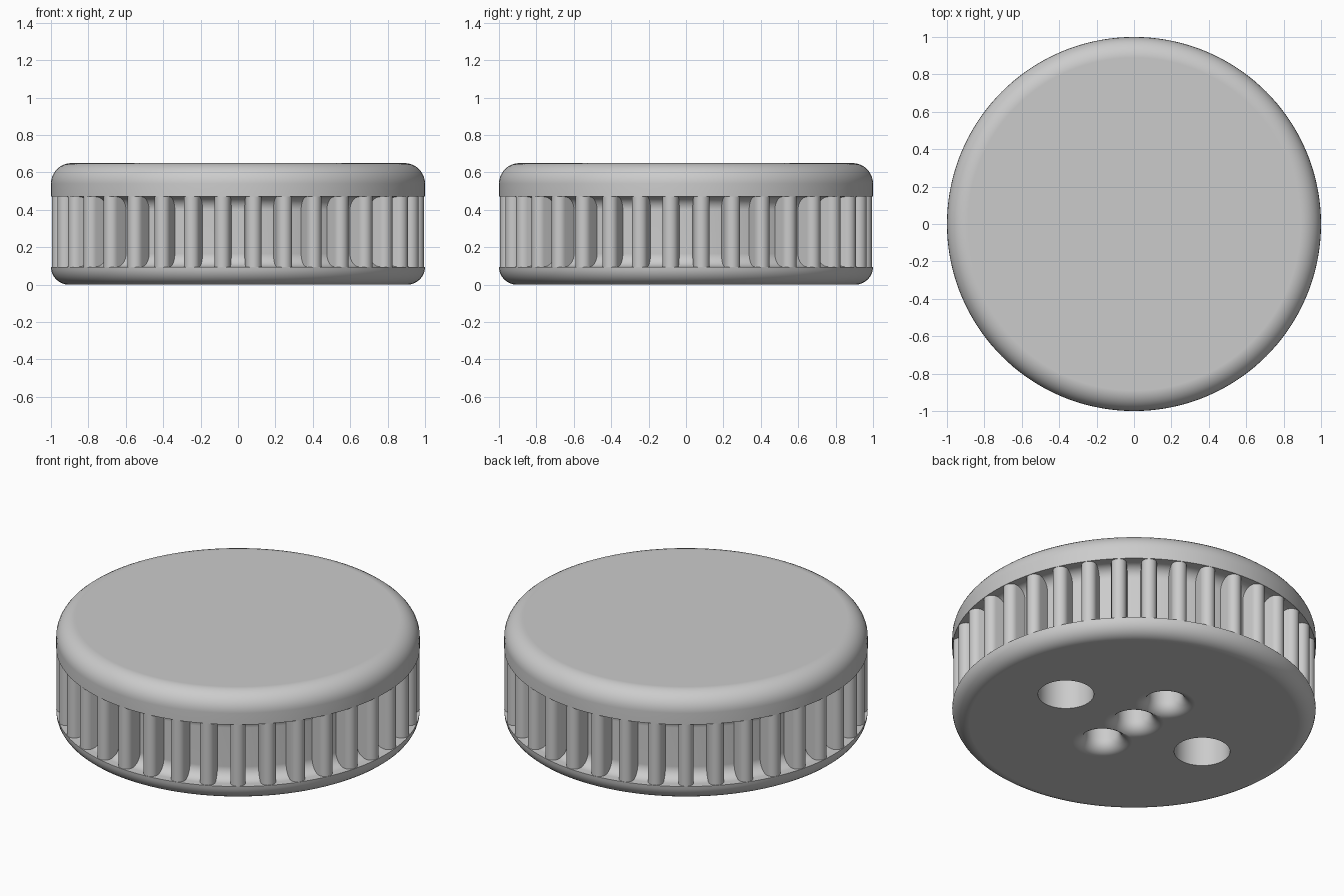
import bpy, bmesh
from math import sin, cos, pi, radians

old = bpy.data.objects.get("Cube")
if old:
    bpy.data.objects.remove(old, do_unlink=True)

grey = bpy.data.materials.new("plain grey")
grey.use_nodes = True
grey.diffuse_color = (0.6, 0.6, 0.6, 1)
grey.node_tree.nodes["Principled BSDF"].inputs["Base Color"].default_value = (0.6, 0.6, 0.6, 1)


def finish_mesh(name, bm):
    bmesh.ops.recalc_face_normals(bm, faces=bm.faces)
    mesh = bpy.data.meshes.new(name)
    bm.to_mesh(mesh)
    bm.free()
    mesh.materials.append(grey)
    obj = bpy.data.objects.new(name, mesh)
    bpy.context.collection.objects.link(obj)
    return obj


def loft(bm, rings):
    """Skin a list of point rings and cap both ends."""
    loops = [[bm.verts.new(p) for p in ring] for ring in rings]
    for a, b in zip(loops, loops[1:]):
        for i in range(len(a)):
            j = (i + 1) % len(a)
            bm.faces.new((a[i], a[j], b[j], b[i]))
    bm.faces.new(loops[0][::-1])
    bm.faces.new(loops[-1])


def revolve(name, profile, sides, centre=(0, 0)):
    bm = bmesh.new()
    turns = [2 * pi * i / sides for i in range(sides)]
    loft(bm, [[(centre[0] + r * cos(t), centre[1] + r * sin(t), z) for t in turns]
              for r, z in profile])
    return finish_mesh(name, bm)


def arc(r, z, radius, start, end, steps=8):
    """Quarter-round points in the (radius, height) plane."""
    angles = [radians(start + (end - start) * i / steps) for i in range(steps + 1)]
    return [(r + radius * cos(a), z + radius * sin(a)) for a in angles]


def shade(obj):
    bpy.ops.object.select_all(action="DESELECT")
    obj.select_set(True)
    bpy.context.view_layer.objects.active = obj
    bpy.ops.object.shade_smooth_by_angle(angle=radians(35))


HEIGHT, RIM_LOW, RIM_HIGH = 0.65, 0.095, 0.47
CORE, FILLET, ROUND = 0.89, 0.07, 0.11

# Turned body: rounded base rim, filleted groove and rounded cap
profile = arc(1 - RIM_LOW, RIM_LOW, RIM_LOW, -90, 0)
profile += arc(CORE + FILLET, RIM_LOW + FILLET, FILLET, 270, 180)
profile += arc(CORE + FILLET, RIM_HIGH - FILLET, FILLET, 180, 90)
profile += [(1, RIM_HIGH)]
profile += arc(1 - ROUND, HEIGHT - ROUND, ROUND, 0, 90)
body = revolve("body", profile, 144)

# Recesses in the underside: two straight holes and three flared ones
cutters = []
for side in (-1, 1):
    cutters.append(revolve("hole_cutter", [(0.154, -0.1), (0.154, 0.35)], 48, (side * 0.489, 0)))
flare = [(0.165, -0.05)] + arc(0.165, 0.07, 0.07, 270, 180) + [(0.095, 0.25)]
for step in (-1, 0, 1):
    cutters.append(revolve("flare_cutter", flare, 48, (0, step * 0.27)))

bpy.context.view_layer.objects.active = body
for cutter in cutters:
    cut = body.modifiers.new("recess", "BOOLEAN")
    cut.operation, cut.solver, cut.object = "DIFFERENCE", "EXACT", cutter
    bpy.ops.object.modifier_apply(modifier=cut.name)
    bpy.data.objects.remove(cutter, do_unlink=True)
shade(body)
weighted = body.modifiers.new("flat_face_normals", "WEIGHTED_NORMAL")
weighted.keep_sharp = True

# Grip ribs: round-nosed fins spaced evenly around the groove
RIBS, HALF = 36, 0.042
nose = arc(0.998 - HALF, 0, HALF, -90, 90, 12)
outline = [(0.85, -HALF)] + nose + [(0.85, HALF)]
bm = bmesh.new()
for k in range(RIBS):
    t = 2 * pi * (k + 0.5) / RIBS
    loft(bm, [[(x * cos(t) - y * sin(t), x * sin(t) + y * cos(t), z) for x, y in outline]
              for z in (RIM_LOW - 0.005, RIM_HIGH + 0.005)])
shade(finish_mesh("grip_ribs", bm))
